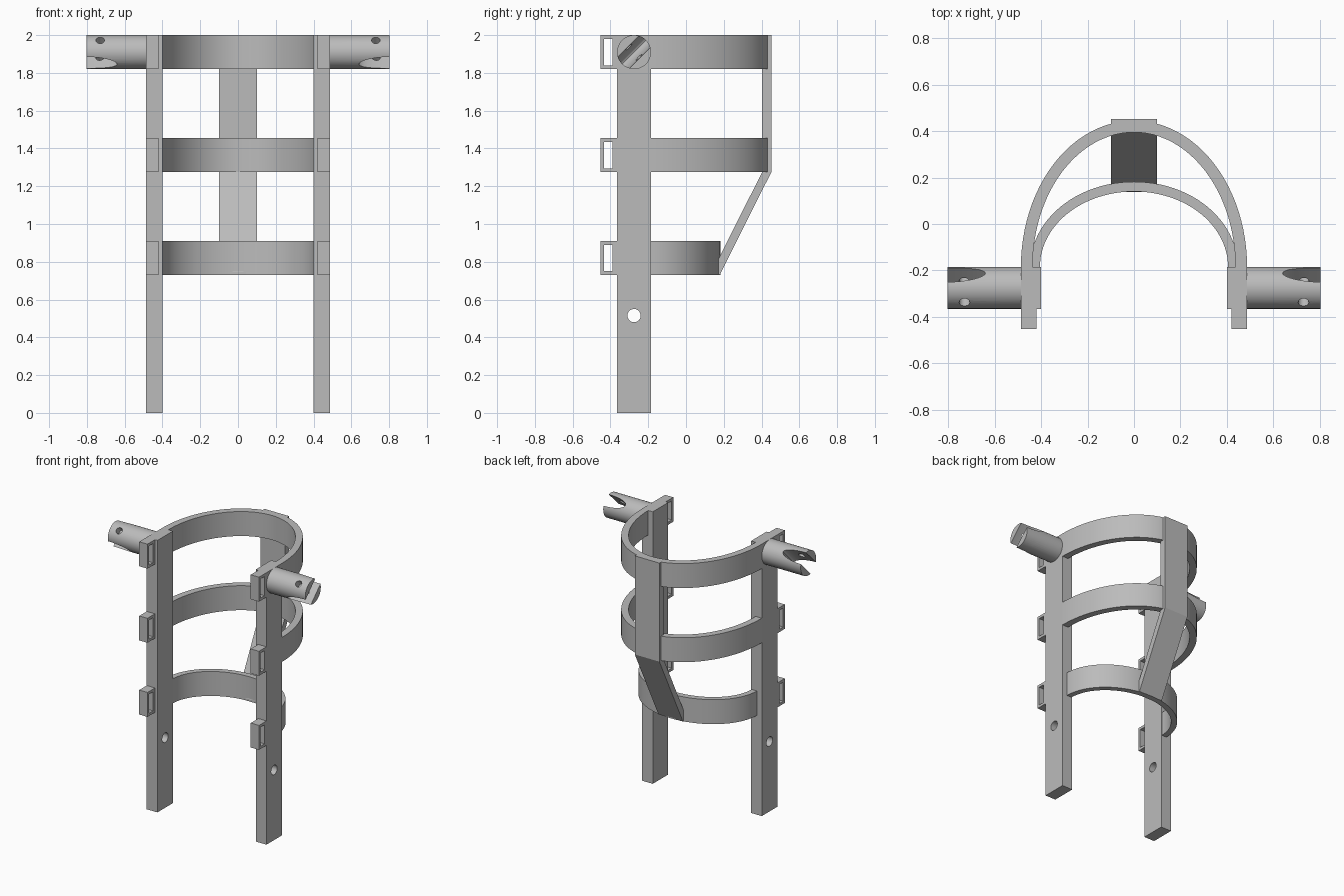
import bpy, bmesh
from math import pi, cos, sin
from mathutils import Matrix, Vector

if "Cube" in bpy.data.objects:
    bpy.data.objects.remove(bpy.data.objects["Cube"], do_unlink=True)

GREY = (0.5, 0.5, 0.5, 1)
mat = bpy.data.materials.new("plain grey")
mat.use_nodes = True
mat.diffuse_color = GREY
mat.node_tree.nodes["Principled BSDF"].inputs["Base Color"].default_value = GREY


def extrude(name, points, offset):
    """Solid prism from a closed outline of 3D points."""
    bm = bmesh.new()
    face = bm.faces.new([bm.verts.new(p) for p in points])
    ext = bmesh.ops.extrude_face_region(bm, geom=[face])
    moved = [v for v in ext["geom"] if isinstance(v, bmesh.types.BMVert)]
    bmesh.ops.translate(bm, verts=moved, vec=offset)
    bmesh.ops.recalc_face_normals(bm, faces=bm.faces)
    mesh = bpy.data.meshes.new(name)
    bm.to_mesh(mesh)
    bm.free()
    mesh.materials.append(mat)
    obj = bpy.data.objects.new(name, mesh)
    bpy.context.collection.objects.link(obj)
    return obj


def box(name, x, y, z):
    base = [(x[0], y[0], z[0]), (x[1], y[0], z[0]), (x[1], y[1], z[0]), (x[0], y[1], z[0])]
    return extrude(name, base, (0, 0, z[1] - z[0]))


def rod(name, start, end, u, v, n=32):
    """Round or elliptical bar; u and v are the half axes of its section."""
    start, end, u, v = map(Vector, (start, end, u, v))
    ring = [start + u * cos(2 * pi * i / n) + v * sin(2 * pi * i / n) for i in range(n)]
    return extrude(name, ring, end - start)


def activate(obj):
    bpy.ops.object.select_all(action='DESELECT')
    obj.select_set(True)
    bpy.context.view_layer.objects.active = obj


def cut(obj, cutter):
    cutter.hide_render = True
    mod = obj.modifiers.new("cut", 'BOOLEAN')
    mod.operation, mod.solver, mod.object = 'DIFFERENCE', 'EXACT', cutter
    activate(obj)
    bpy.ops.object.modifier_apply(modifier=mod.name)
    bpy.data.objects.remove(cutter, do_unlink=True)


def smooth(obj):
    activate(obj)
    bpy.ops.object.shade_smooth_by_angle(angle=pi / 6)


def mirror_pair(obj, name):
    """Name the part left and add its mirrored right twin."""
    smooth(obj)
    twin = obj.copy()
    twin.data = obj.data.copy()
    twin.data.transform(Matrix.Scale(-1, 4, (1, 0, 0)))
    twin.data.flip_normals()
    obj.name, twin.name = "left_" + name, "right_" + name
    bpy.context.collection.objects.link(twin)


def half_ring(name, outer, inner, z):
    """Half elliptical band opening to the front."""
    n = 48
    arc = lambda r, k: (r[0] * cos(pi * k / n), BACK + r[1] * sin(pi * k / n), z)
    points = [arc(outer, k) for k in range(n + 1)] + [arc(inner, k) for k in range(n, -1, -1)]
    smooth(extrude(name, points, (0, 0, BAND)))


FRONT, BACK, MID = -0.365, -0.185, -0.275
OUT, BAND = 0.487, 0.18
LEVELS = {"lower": 0.73, "middle": 1.275, "upper": 1.82}

# Side legs with a pin hole
leg = box("leg", (0.4, OUT), (FRONT, BACK), (0, 2))
cut(leg, rod("hole", (0.3, MID, 0.515), (0.6, MID, 0.515), (0, 0.035, 0), (0, 0, 0.035)))
mirror_pair(leg, "leg")

# Bands and slotted strap loops
for level, z in LEVELS.items():
    if level == "lower":
        half_ring("lower_band", (0.447, 0.367), (0.405, 0.325), z)
    else:
        half_ring(level + "_band", (OUT, 0.63), (0.437, 0.58), z)
    loop = box("loop", (0.42, OUT), (-0.452, FRONT), (z, z + BAND))
    cut(loop, box("slot", (0.3, 0.6), (-0.434, -0.388), (z + 0.02, z + BAND - 0.02)))
    mirror_pair(loop, level + "_strap_loop")

# Back spine: upright plate and slanted brace
box("upper_spine", (-0.1, 0.1), (0.403, 0.452), (1.275, 2))
brace = [(0.452, 1.275), (0.403, 1.275), (0.175, 0.82), (0.138, 0.745), (0.138, 0.73), (0.178, 0.73)]
extrude("lower_spine", [(-0.1, y, z) for y, z in brace], (0.2, 0, 0))

# Forked side pegs: diagonal elliptical slot with a cross pin hole
R, TIP = 0.09, 0.803
centre = Vector((0, MID, 2 - R))
along = Vector((0, 1, 1)).normalized()
across = Vector((0, -1, 1)).normalized()
peg = rod("peg", centre + Vector((OUT - 0.01, 0, 0)), centre + Vector((TIP, 0, 0)),
          (0, R, 0), (0, 0, R), 48)
tip = centre + Vector((TIP, 0, 0))
cut(peg, rod("fork_slot", tip - along * 0.2, tip + along * 0.2, (0.163, 0, 0), across * 0.043))
pin = centre + Vector((0.73, 0, 0))
cut(peg, rod("pin_hole", pin - across * 0.2, pin + across * 0.2, (0.023, 0, 0), along * 0.023, 24))
mirror_pair(peg, "forked_peg")
